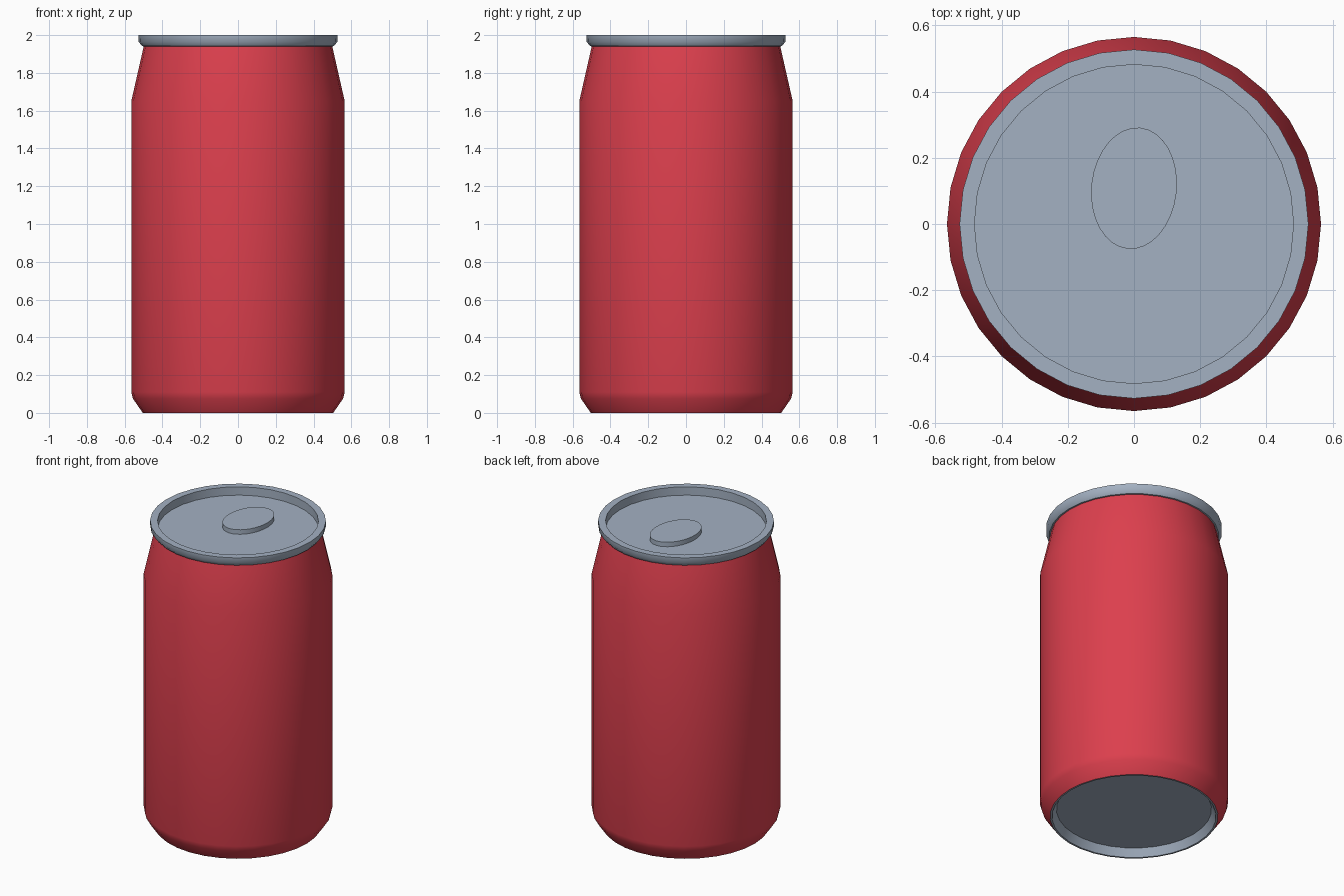
import bpy, bmesh, math

if "Cube" in bpy.data.objects:
    bpy.data.objects.remove(bpy.data.objects["Cube"])

SIDES = 32


def material(name, rgb):
    m = bpy.data.materials.new(name)
    m.diffuse_color = (*rgb, 1.0)
    m.use_nodes = True
    m.node_tree.nodes["Principled BSDF"].inputs["Base Color"].default_value = m.diffuse_color
    return m


RED = material("red paint", (0.72, 0.05, 0.075))
METAL = material("grey metal", (0.37, 0.44, 0.54))


def finish(name, bm, mat, angle=40):
    bmesh.ops.recalc_face_normals(bm, faces=bm.faces)
    me = bpy.data.meshes.new(name)
    bm.to_mesh(me)
    bm.free()
    me.materials.append(mat)
    ob = bpy.data.objects.new(name, me)
    bpy.context.collection.objects.link(ob)
    bpy.ops.object.select_all(action='DESELECT')
    ob.select_set(True)
    bpy.context.view_layer.objects.active = ob
    bpy.ops.object.shade_smooth_by_angle(angle=math.radians(angle))
    return ob


def lathe(name, profile, mat, sx=1.0, sy=1.0, cy=0.0, turn=0.0, cap_start=False,
          cap_end=False, flip=False):
    """Spin (radius, z) points around z, with optional oval scaling and turn."""
    bm = bmesh.new()
    rings = []
    for r, z in profile:
        ring = []
        for i in range(SIDES):
            a = 2 * math.pi * i / SIDES
            x, y = r * sx * math.cos(a), r * sy * math.sin(a)
            c, s = math.cos(turn), math.sin(turn)
            ring.append(bm.verts.new((x * c - y * s, x * s + y * c + cy, z)))
        rings.append(ring)
    for lo, hi in zip(rings, rings[1:]):
        for i in range(SIDES):
            j = (i + 1) % SIDES
            bm.faces.new((lo[i], lo[j], hi[j], hi[i]))
    if cap_start:
        bm.faces.new(rings[0])
    if cap_end:
        bm.faces.new(rings[-1])
    ob = finish(name, bm, mat)
    if flip:
        ob.data.flip_normals()
    return ob


# Painted can wall with bottom chamfer and tapered neck
lathe("can_body", [(0.504, 0), (0.556, 0.075), (0.565, 0.11),
                   (0.565, 1.65), (0.498, 1.945)], RED)

# Metal lid: rolled rim, recessed floor
lathe("lid", [(0.495, 1.94), (0.508, 1.942), (0.526, 1.965), (0.527, 2.0),
              (0.482, 2.0), (0.482, 1.945)], METAL, cap_end=True)

# Metal base: thin lip and recessed floor, seen from below
base = lathe("base", [(0.504, 0), (0.492, 0), (0.465, 0.05)], METAL, cap_end=True)
if base.data.polygons[-1].normal.z > 0:
    base.data.flip_normals()

# Oval pull tab, slightly turned, standing on the lid floor
lathe("pull_tab", [(1, 1.945), (1, 1.975)], METAL, sx=0.129, sy=0.184, cy=0.108,
      turn=math.radians(-6), cap_start=True, cap_end=True)

# Make sure the open shells face outwards
for name, test in (("can_body", lambda p: p.center.x * p.normal.x + p.center.y * p.normal.y),
                   ("lid", lambda p: p.normal.z)):
    me = bpy.data.objects[name].data
    poly = me.polygons[SIDES * 2] if name == "can_body" else me.polygons[-1]
    if test(poly) < 0:
        me.flip_normals()
